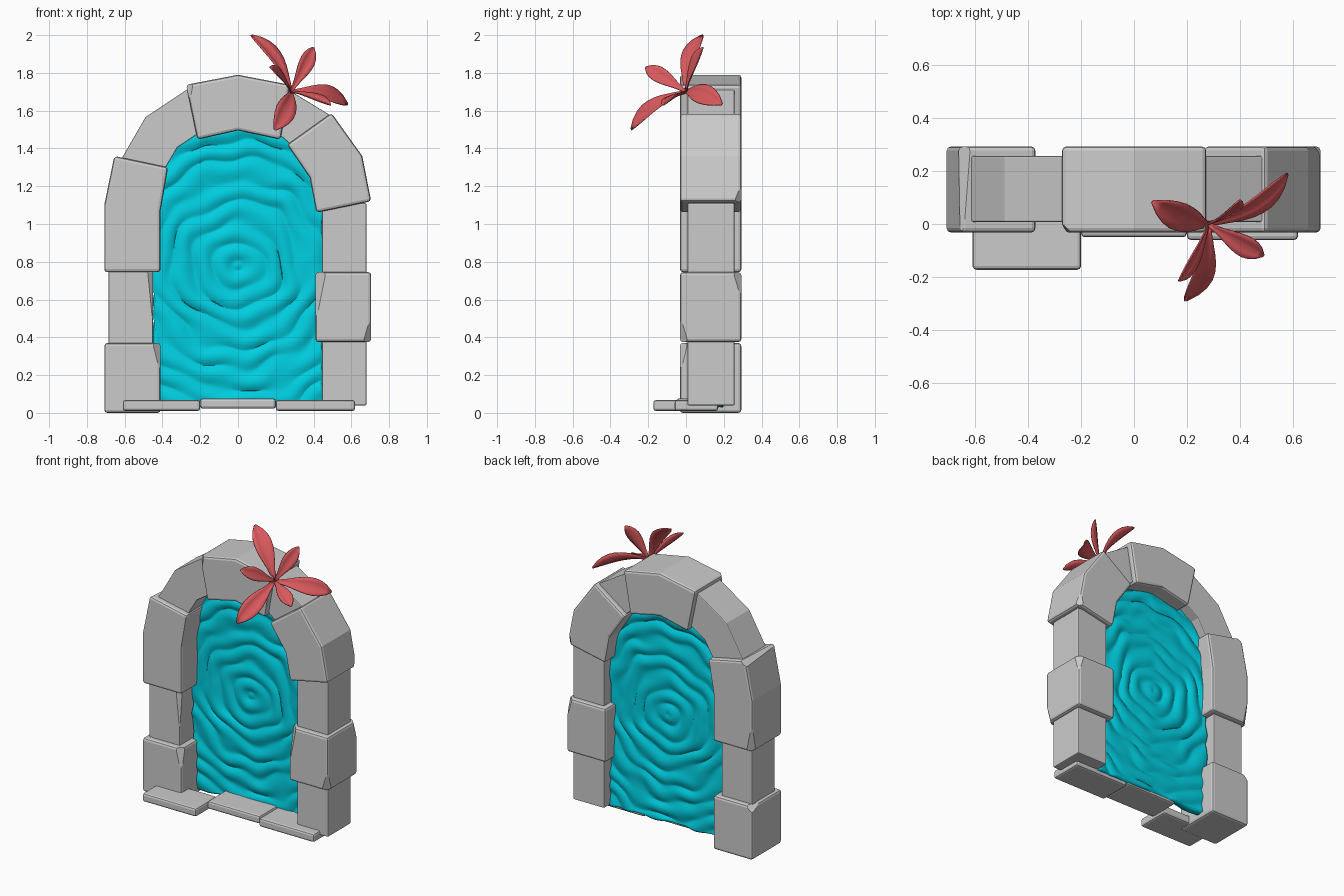
import bpy, bmesh, math
from mathutils import Vector, noise

if "Cube" in bpy.data.objects:
    bpy.data.objects.remove(bpy.data.objects["Cube"])


def finish(name, bm, angle=30, color=None):
    bmesh.ops.recalc_face_normals(bm, faces=bm.faces)
    mesh = bpy.data.meshes.new(name)
    bm.to_mesh(mesh)
    bm.free()
    ob = bpy.data.objects.new(name, mesh)
    bpy.context.collection.objects.link(ob)
    if color:
        mat = bpy.data.materials.new(name + "_colour")
        mat.diffuse_color = color
        mat.use_nodes = True
        mat.node_tree.nodes["Principled BSDF"].inputs["Base Color"].default_value = mat.diffuse_color
        mesh.materials.append(mat)
    bpy.ops.object.select_all(action='DESELECT')
    ob.select_set(True)
    bpy.context.view_layer.objects.active = ob
    bpy.ops.object.shade_smooth_by_angle(angle=math.radians(angle))
    return ob


def stone(name, outline, y0, y1, bevel=0.016, chips=()):
    """Front outline extruded in y, edges rounded, then corners chipped off."""
    bm = bmesh.new()
    face = bm.faces.new([bm.verts.new((x, y0, z)) for x, z in outline])
    ext = bmesh.ops.extrude_face_region(bm, geom=[face])
    for v in ext["geom"]:
        if isinstance(v, bmesh.types.BMVert):
            v.co.y = y1
    bmesh.ops.recalc_face_normals(bm, faces=bm.faces)
    bmesh.ops.bevel(bm, geom=[e for e in bm.edges if e.calc_face_angle(0) > 0.9],
                    offset=bevel, segments=2, profile=0.5, affect='EDGES')
    for direction, depth in chips:
        n = Vector(direction).normalized()
        top = max(v.co.dot(n) for v in bm.verts)
        cut = bmesh.ops.bisect_plane(bm, geom=bm.verts[:] + bm.edges[:] + bm.faces[:],
                                     plane_co=n * (top - depth), plane_no=n, clear_outer=True)
        bmesh.ops.holes_fill(bm, edges=[e for e in cut["geom_cut"]
                                        if isinstance(e, bmesh.types.BMEdge)])
    return finish(name, bm, 5)


def box(x0, x1, z0, z1):
    return [(x0, z0), (x1, z0), (x1, z1), (x0, z1)]


BIG, SMALL = (-0.032, 0.293), (0.008, 0.257)

# Left column
stone("left_base_stone", box(-0.708, -0.41, 0, 0.37), *BIG,
      chips=[((1, -1, 0.25), 0.02), ((-1, 0.5, 1), 0.02)])
stone("left_small_stone", box(-0.685, -0.45, 0.36, 0.76), *SMALL, 0.006,
      chips=[((1, -1, 0.1), 0.018)])
stone("left_shoulder_stone", [(-0.708, 0.745), (-0.41, 0.745), (-0.41, 1.07), (-0.37, 1.30),
                              (-0.655, 1.36), (-0.708, 1.10)], *BIG,
      chips=[((-1, 0.1, 1.4), 0.02), ((-1, 1, -0.2), 0.02)])

# Right column
stone("right_base_stone", box(0.445, 0.68, 0.04, 0.385), *SMALL, 0.006)
stone("right_large_stone", box(0.41, 0.705, 0.375, 0.745), *BIG,
      chips=[((-1, -1, 0.2), 0.03), ((1, -1, -0.3), 0.02), ((1, 1, 0.3), 0.02)])
stone("right_small_stone", box(0.445, 0.68, 0.73, 1.11), *SMALL, 0.006)
stone("right_shoulder_stone", [(0.415, 1.06), (0.705, 1.12), (0.658, 1.36), (0.495, 1.588),
                               (0.26, 1.42), (0.38, 1.245)], *BIG,
      chips=[((1, 1, -0.2), 0.015)])

# Arch
stone("left_arch_stone", [(-0.62, 1.34), (-0.49, 1.565), (-0.265, 1.715), (-0.215, 1.475),
                          (-0.32, 1.405), (-0.385, 1.295)], *SMALL, 0.006)
stone("right_arch_stone", [(0.52, 1.54), (0.49, 1.575), (0.26, 1.715), (0.215, 1.475),
                           (0.28, 1.42)], *SMALL, 0.006)
stone("keystone", [(-0.275, 1.737), (0, 1.79), (0.275, 1.737), (0.225, 1.447),
                   (0, 1.495), (-0.215, 1.447)], *BIG,
      chips=[((-1, -1, 0.2), 0.015)])

# Threshold slabs
stone("left_slab", box(-0.61, -0.20, 0.01, 0.068), -0.173, 0.06, 0.014)
stone("middle_slab", box(-0.20, 0.20, 0.022, 0.077), -0.05, 0.175, 0.014)
stone("right_slab", box(0.20, 0.62, 0.01, 0.068), -0.06, 0.17, 0.014)

# Rippled water slab filling the opening
EDGE = [(0.03, 0.445), (1.07, 0.445), (1.25, 0.41), (1.41, 0.33), (1.47, 0.24), (1.51, 0.2)]


def half_width(z):
    for (z0, w0), (z1, w1) in zip(EDGE, EDGE[1:]):
        if z <= z1:
            return w0 + (w1 - w0) * (z - z0) / (z1 - z0)
    return EDGE[-1][1]


bm = bmesh.new()
NX, NZ = 90, 150
rows = []
for j in range(NZ + 1):
    z = 0.035 + 1.465 * j / NZ
    row = []
    for i in range(NX + 1):
        x = (2 * i / NX - 1) * half_width(z)
        r = math.hypot(x, z - 0.78)
        r += 0.06 * noise.noise(Vector((x * 5, 0, z * 5)))
        amp = 0.009 * (0.75 + 0.7 * noise.noise(Vector((x * 6, 7, z * 6))))
        row.append(bm.verts.new((x, 0.165 + amp * math.sin(r * 2 * math.pi / 0.105), z)))
    rows.append(row)
for a, b in zip(rows, rows[1:]):
    for i in range(NX):
        bm.faces.new((a[i], a[i + 1], b[i + 1], b[i]))
water = finish("water", bm, 60, (0.0, 0.62, 0.75, 1))
depth = water.modifiers.new("depth", 'SOLIDIFY')
depth.thickness = 0.05
depth.offset = 0

# Flower: three long outer petals and three short inner ones
AXIS = Vector((1, -1, 1)).normalized()
BASE = Vector((0.28, 0.0, 1.70))
TIPS = [(0.07, 0.085, 2.0), (0.58, 0.19, 1.635), (0.195, -0.29, 1.50),
        (0.40, 0.09, 1.935), (0.17, -0.215, 1.83), (0.49, -0.12, 1.63)]
WIDTHS = [0.01, 0.016, 0.025, 0.037, 0.048, 0.055, 0.057, 0.05, 0.034, 0.006]

bm = bmesh.new()
for k, tip in enumerate(TIPS):
    tip = Vector(tip)
    bend = (BASE + tip) / 2 + AXIS * (0.085 if k < 3 else 0.03)
    side = AXIS.cross(tip - BASE).normalized()
    scale = 1.0 if k < 3 else 0.75
    rows = []
    for i, w in enumerate(WIDTHS):
        t = i / (len(WIDTHS) - 1)
        p = BASE * (1 - t) ** 2 + bend * 2 * t * (1 - t) + tip * t * t
        tangent = (bend - BASE) * (1 - t) + (tip - bend) * t
        up = tangent.cross(side).normalized()
        if up.dot(AXIS) < 0:
            up = -up
        rows.append([bm.verts.new(p + side * s * w * scale + up * 0.4 * w * scale * (abs(s) - 0.5))
                     for s in (-1, -0.5, 0, 0.5, 1)])
    for a, b in zip(rows, rows[1:]):
        for i in range(4):
            bm.faces.new((a[i], a[i + 1], b[i + 1], b[i]))
flower = finish("flower", bm, 60, (0.7, 0.1, 0.11, 1))
thick = flower.modifiers.new("thickness", 'SOLIDIFY')
thick.thickness = 0.006
thick.offset = 0
